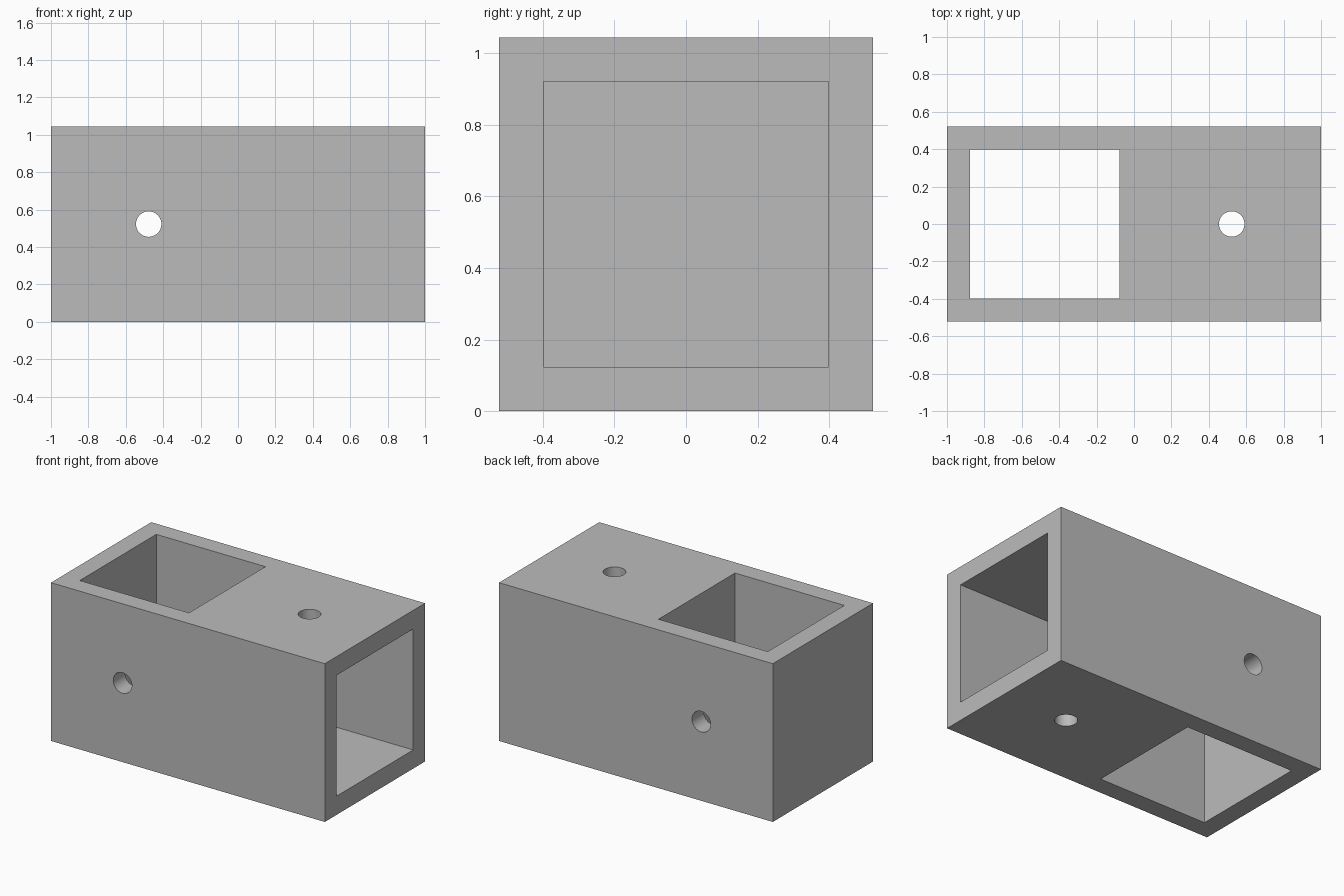
import bpy
import math

if "Cube" in bpy.data.objects:
    bpy.data.objects.remove(bpy.data.objects["Cube"])

H = 1.045            # outer height and depth
MID = H / 2          # height of the centre line
INNER = 0.798        # width of both square openings
X_A = -1 + MID       # centre of the vertical socket
X_WALL = -1 + H      # blind end of the horizontal socket
X_B = (X_WALL + 1) / 2  # centre of the horizontal socket
R = 0.068            # bolt hole radius

grey = bpy.data.materials.new("grey")
grey.diffuse_color = (0.5, 0.5, 0.5, 1)
grey.use_nodes = True
grey.node_tree.nodes["Principled BSDF"].inputs["Base Color"].default_value = grey.diffuse_color


def box(name, centre, size):
    bpy.ops.mesh.primitive_cube_add(size=1, location=centre)
    ob = bpy.context.object
    ob.name = name
    ob.scale = size
    bpy.ops.object.transform_apply(location=False, rotation=False, scale=True)
    ob.data.materials.append(grey)
    return ob


def rod(name, centre, rotation):
    bpy.ops.mesh.primitive_cylinder_add(vertices=48, radius=R, depth=1.5,
                                        location=centre, rotation=rotation)
    ob = bpy.context.object
    ob.name = name
    ob.data.materials.append(grey)
    return ob


# Solid block
block = box("connector_block", (0, 0, MID), (2, H, H))

# Square sockets and round bolt holes
cutters = [
    box("vertical_socket_cutter", (X_A, 0, MID), (INNER, INNER, 1.5)),
    box("end_socket_cutter", ((X_WALL + 1.2) / 2, 0, MID),
        (1.2 - X_WALL, INNER, INNER)),
    rod("cross_bolt_cutter", (X_A, 0, MID), (math.pi / 2, 0, 0)),
    rod("vertical_bolt_cutter", (X_B, 0, MID), (0, 0, 0)),
]
bpy.context.view_layer.objects.active = block
for cutter in cutters:
    mod = block.modifiers.new(cutter.name, 'BOOLEAN')
    mod.operation = 'DIFFERENCE'
    mod.solver = 'EXACT'
    mod.object = cutter
    bpy.ops.object.modifier_apply(modifier=mod.name)
for cutter in cutters:
    bpy.data.objects.remove(cutter, do_unlink=True)

# Smooth hole walls, crisp box edges
bpy.ops.object.select_all(action='DESELECT')
block.select_set(True)
bpy.context.view_layer.objects.active = block
bpy.ops.object.shade_smooth_by_angle(angle=math.radians(30))
